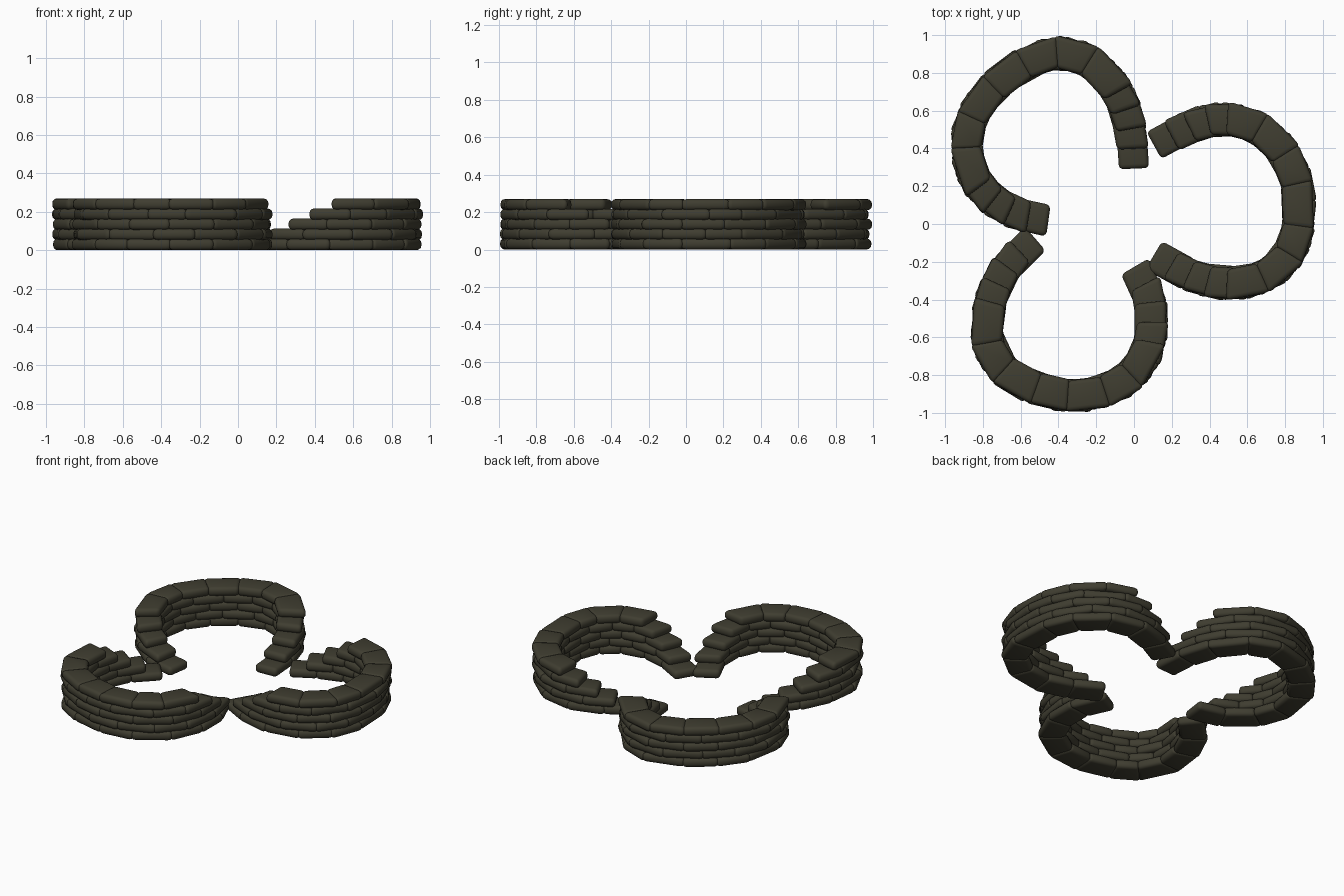
import bpy, bmesh, math, random
from mathutils import Vector

if "Cube" in bpy.data.objects:
    bpy.data.objects.remove(bpy.data.objects["Cube"])

random.seed(7)
COURSES, PITCH, STONE_H = 5, 0.0525, 0.06
STEP, STONE_L, HALF_W = 0.105, 0.2, 0.083

stone_mat = bpy.data.materials.new("dark olive stone")
stone_mat.diffuse_color = (0.050, 0.047, 0.030, 1)
stone_mat.use_nodes = True
stone_mat.node_tree.nodes["Principled BSDF"].inputs["Base Color"].default_value = stone_mat.diffuse_color

# Centre lines of the three curved walls, seen from above
WALLS = {
    "back_left_wall": [(0, .30), (-.01, .47), (-.05, .63), (-.13, .77), (-.26, .88), (-.42, .91),
                       (-.60, .84), (-.77, .70), (-.87, .54), (-.89, .40), (-.85, .24),
                       (-.75, .12), (-.61, .045), (-.46, .02)],
    "right_wall": [(.11, .42), (.22, .48), (.35, .54), (.48, .56), (.62, .53), (.74, .45),
                   (.83, .32), (.875, .16), (.875, 0), (.84, -.13), (.76, -.235), (.64, -.30),
                   (.50, -.32), (.36, -.295), (.24, -.245), (.11, -.17)],
    "front_left_wall": [(.01, -.23), (.08, -.36), (.095, -.50), (.085, -.64), (.03, -.76),
                        (-.07, -.85), (-.20, -.90), (-.35, -.91), (-.50, -.88), (-.65, -.81),
                        (-.755, -.70), (-.785, -.57), (-.765, -.42), (-.71, -.28),
                        (-.63, -.17), (-.53, -.08)],
}


def smooth_path(pts, n=12):
    """Catmull-Rom points along a centre line."""
    p = [Vector(q) for q in pts]
    p = [2 * p[0] - p[1]] + p + [2 * p[-1] - p[-2]]
    out = []
    for a, b, c, d in zip(p, p[1:], p[2:], p[3:]):
        for i in range(n):
            t = i / n
            out.append(0.5 * (2 * b + (c - a) * t + (2 * a - 5 * b + 4 * c - d) * t * t
                              + (3 * b - a - 3 * c + d) * t ** 3))
    return out + [p[-2]]


def sampler(path):
    """Function giving point and sideways normal at a distance, and the length."""
    dist = [0.0]
    for a, b in zip(path, path[1:]):
        dist.append(dist[-1] + (b - a).length)

    def raw(s):
        i = 0
        while i < len(path) - 2 and dist[i + 1] < s:
            i += 1
        return path[i].lerp(path[i + 1], (s - dist[i]) / (dist[i + 1] - dist[i]))

    def at(s):
        t = (raw(s + .03) - raw(s - .03)).normalized()
        return raw(s), Vector((-t.y, t.x))
    return at, dist[-1]


def stone_shape():
    """Rounded block template, coordinates normalised to -1..1."""
    bm = bmesh.new()
    bmesh.ops.create_cube(bm, size=1)
    dims = Vector((STONE_L, 2 * HALF_W, STONE_H))
    for v in bm.verts:
        v.co = v.co * dims
    bmesh.ops.bevel(bm, geom=bm.edges[:], offset=.024, segments=3, profile=.5, affect='EDGES')
    bm.verts.index_update()
    verts = [Vector(2 * v.co[i] / dims[i] for i in range(3)) for v in bm.verts]
    faces = [[v.index for v in f.verts] for f in bm.faces]
    bm.free()
    return verts, faces


T_VERTS, T_FACES = stone_shape()


def add_stone(verts, faces, at, s0, s1, z):
    """Wedge-shaped stone spanning s0..s1 of the wall line."""
    (pa, na), (pb, nb) = at(s0), at(s1)
    w_in, w_out = (HALF_W * random.uniform(.95, 1.08) for _ in range(2))
    base = len(verts)
    for c in T_VERTS:
        u = .5 + .5 * c.x * 1.07
        w = c.y * (w_out if c.y > 0 else w_in)
        p = (pa + na * w).lerp(pb + nb * w, u)
        verts.append((p.x, p.y, z + STONE_H * (c.z + 1) / 2))
    faces.extend([base + i for i in f] for f in T_FACES)


for name, pts in WALLS.items():
    at, length = sampler(smooth_path(pts))
    for k in range(COURSES):
        # Each course is shorter than the one below, so the ends step down
        start, end = k * STEP, length - k * STEP
        n = round((end - start) / STONE_L)
        size = (end - start) / n
        cuts = [start] + [start + size * (i + random.uniform(-.13, .13))
                          for i in range(1, n)] + [end]
        verts, faces = [], []
        for s0, s1 in zip(cuts, cuts[1:]):
            add_stone(verts, faces, at, s0, s1, k * PITCH)
        me = bpy.data.meshes.new(f"{name}_course_{k + 1}")
        me.from_pydata(verts, [], faces)
        me.materials.append(stone_mat)
        bm = bmesh.new()
        bm.from_mesh(me)
        bmesh.ops.recalc_face_normals(bm, faces=bm.faces[:])
        bm.to_mesh(me)
        bm.free()
        me.shade_smooth()
        bpy.context.collection.objects.link(bpy.data.objects.new(me.name, me))
